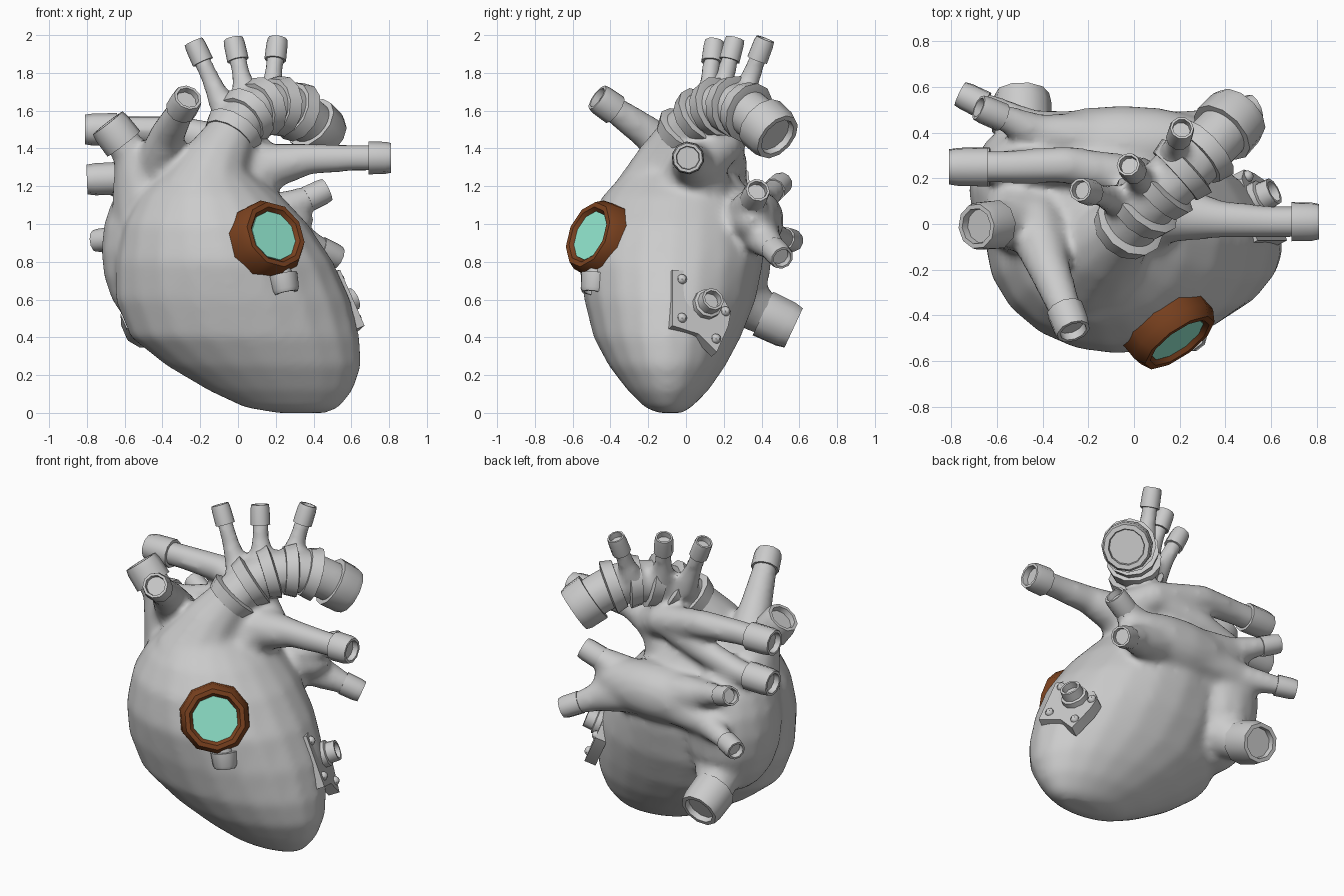
import bpy, bmesh, math
from mathutils import Vector as V

if "Cube" in bpy.data.objects:
    bpy.data.objects.remove(bpy.data.objects["Cube"])

soft = []  # parts that grow together into one organic skin


def finish(name, bm, mat=None, angle=42):
    bmesh.ops.recalc_face_normals(bm, faces=bm.faces)
    me = bpy.data.meshes.new(name)
    bm.to_mesh(me)
    bm.free()
    ob = bpy.data.objects.new(name, me)
    bpy.context.collection.objects.link(ob)
    if mat:
        me.materials.append(mat)
    bpy.ops.object.select_all(action='DESELECT')
    ob.select_set(True)
    bpy.context.view_layer.objects.active = ob
    bpy.ops.object.shade_smooth_by_angle(angle=math.radians(angle))
    return ob


def skin(bm, loops):
    """Bridge successive vertex loops and cap both ends."""
    n = len(loops[0])
    for a, b in zip(loops, loops[1:]):
        for i in range(n):
            j = (i + 1) % n
            bm.faces.new((a[i], a[j], b[j], b[i]))
    bm.faces.new(loops[0])
    bm.faces.new(loops[-1])


def loft(name, rings, sides=10, mat=None):
    """rings: (centre, radius, axis), with an untwisted frame."""
    bm = bmesh.new()
    u, loops = V((0.31, -0.9, 0.2)), []
    for c, r, ax in rings:
        ax = V(ax).normalized()
        u = (u - ax * u.dot(ax)).normalized()
        w = ax.cross(u)
        loops.append([bm.verts.new(V(c) + r * (math.cos(t) * u + math.sin(t) * w))
                      for t in [2 * math.pi * i / sides for i in range(sides)]])
    skin(bm, loops)
    return finish(name, bm, mat)


def tangents(pts):
    n = len(pts) - 1
    return [(pts[min(i + 1, n)] - pts[max(i - 1, 0)]).normalized() for i in range(n + 1)]


def lathe(name, origin, axis, profile, sides=10, mat=None):
    a = V(axis).normalized()
    return loft(name, [(V(origin) + a * h, r, a) for h, r in profile], sides, mat)


def vessel(name, path, cuff=0.12, sides=10):
    """Tapered pipe through (x, y, z, r) points with a hollow collar on its end."""
    pts = [V(p[:3]) for p in path]
    ts = tangents(pts)
    soft.append(loft(name, [(p, q[3], t) for p, q, t in zip(pts, path, ts)][:-1]
                     + [(pts[-1] - ts[-1] * 0.06, path[-1][3], ts[-1])], sides))
    r = path[-1][3]
    lathe(name + "_collar", pts[-1], ts[-1],
          [(-cuff, r * .9), (-cuff, r * 1.2), (-cuff * .25, r * 1.17), (0, r * 1.08),
           (0, r * .86), (-0.035, r * .82)], sides)


def ellipsoid(name, c, s, seg=16):
    bm = bmesh.new()
    bmesh.ops.create_uvsphere(bm, u_segments=seg, v_segments=seg // 2 + 2, radius=1)
    for v in bm.verts:
        v.co = V((v.co.x * s[0] + c[0], v.co.y * s[1] + c[1], v.co.z * s[2] + c[2]))
    return finish(name, bm)


# Heart body: horizontal sections (z, xmin, xmax, ymin, ymax)
sections = [(0.0, .2, .47, -.15, -.02), (.03, .03, .54, -.22, .03), (.12, -.16, .61, -.31, .12),
            (.25, -.38, .655, -.41, .21), (.4, -.57, .645, -.49, .29), (.6, -.65, .595, -.54, .37),
            (.8, -.65, .505, -.57, .41), (1.0, -.61, .37, -.53, .4), (1.15, -.53, .23, -.44, .35),
            (1.28, -.4, .07, -.32, .26), (1.36, -.25, .02, -.22, .13)]
bm = bmesh.new()
N = 20
skin(bm, [[bm.verts.new(((a + b) / 2 + (b - a) / 2 * math.cos(2 * math.pi * i / N),
                         (c + d) / 2 + (d - c) / 2 * math.sin(2 * math.pi * i / N), z))
           for i in range(N)] for z, a, b, c, d in sections])
body = finish("heart_body", bm, angle=60)

# Chambers at the back
soft.append(ellipsoid("right_chamber", (-.45, .15, .86), (.275, .31, .43)))
soft.append(ellipsoid("back_chamber", (-.05, .35, 1.02), (.46, .17, .17)))

# Main arch with raised bands
arch = [(-.18, -.13, 1.12, .28), (-.11, -.08, 1.34, .18), (-.03, -.01, 1.48, .135), (.04, .07, 1.565, .13),
        (.12, .15, 1.615, .13), (.21, .235, 1.625, .13), (.3, .315, 1.6, .13),
        (.37, .385, 1.55, .125), (.465, .485, 1.46, .125)]
vessel("main_arch", arch, 0.14, 12)
pts = [V(p[:3]) for p in arch]
for k, (p, t) in enumerate(zip(pts, tangents(pts))):
    if 2 <= k <= 6:
        lathe(f"arch_band_{k}", p, t, [(-.04, .125), (-.04, .145), (.03, .163), (.04, .125)], 12)

# Three upright branches on the arch
for k, (base, end) in enumerate([((-.06, .1, 1.58), (-.235, .15, 1.965)), ((.05, .17, 1.64), (-.025, .26, 1.98)),
                                 ((.17, .29, 1.64), (.21, .42, 1.98))]):
    mid = V(base).lerp(V(end), .45)
    vessel(f"arch_branch_{k}", [(*base, .08), (*mid, .053), (*end, .048)], 0.12)

# Outgoing trunk, right branch and the two pipes to the left
vessel("trunk_right", [(.0, .04, 1.15, .24), (.16, .05, 1.31, .135), (.38, .02, 1.345, .085),
                       (.6, .01, 1.35, .073), (.81, .01, 1.35, .073)])
vessel("upper_left_pipe", [(.2, .07, 1.3, .11), (.02, .2, 1.41, .1), (-.3, .26, 1.49, .085),
                           (-.55, .25, 1.5, .075), (-.81, .25, 1.5, .073)], 0.17)
vessel("lower_left_pipe", [(0, .2, 1.4, .09), (-.3, .25, 1.32, .08), (-.55, .25, 1.245, .075),
                           (-.8, .25, 1.235, .073)], 0.17)

# Large inlet pipes
vessel("upper_inlet", [(-.44, .06, 1.0, .24), (-.51, .03, 1.22, .165), (-.57, 0, 1.38, .1),
                       (-.69, -.01, 1.535, .092)], 0.14)
vessel("front_inlet", [(-.42, .05, 1.08, .2), (-.43, -.02, 1.3, .13), (-.37, -.2, 1.48, .095),
                       (-.265, -.47, 1.67, .07)], 0.12)
vessel("lower_inlet", [(-.38, .12, .78, .24), (-.45, .3, .6, .15), (-.49, .42, .52, .115),
                       (-.49, .57, .45, .11)], 0.18)

# Four small return pipes
vessel("return_pipe_a", [(.05, .34, 1.02, .14), (.26, .33, 1.08, .1), (.47, .38, 1.18, .06)])
vessel("return_pipe_b", [(.05, .35, 1.0, .14), (.34, .42, .91, .09), (.53, .51, .82, .058)])
vessel("return_pipe_c", [(-.1, .36, 1.0, .14), (-.45, .42, .95, .085), (-.76, .57, .91, .053)])
vessel("return_pipe_d", [(-.1, .36, 1.04, .14), (-.42, .4, 1.12, .085), (-.68, .51, 1.22, .053)])

# Grow body, chambers and pipes into one blended surface
bpy.ops.object.select_all(action='DESELECT')
for ob in soft + [body]:
    ob.select_set(True)
bpy.context.view_layer.objects.active = body
bpy.ops.object.join()
rm = body.modifiers.new("blend", 'REMESH')
rm.mode, rm.voxel_size, rm.use_smooth_shade = 'VOXEL', 0.022, True
sm = body.modifiers.new("soften", 'SMOOTH')
sm.factor, sm.iterations = 0.5, 10
for m in ("blend", "soften"):
    bpy.ops.object.modifier_apply(modifier=m)
bpy.ops.object.shade_smooth()

# Porthole on the front
brown = bpy.data.materials.new("brown_ring")
brown.diffuse_color = (.2, .055, .014, 1)
brown.use_nodes = True
brown.node_tree.nodes["Principled BSDF"].inputs["Base Color"].default_value = brown.diffuse_color
aqua = bpy.data.materials.new("aqua_glass")
aqua.diffuse_color = (.3, .84, .65, 1)
aqua.use_nodes = True
aqua.node_tree.nodes["Principled BSDF"].inputs["Base Color"].default_value = aqua.diffuse_color
n, c = V((.55, -.77, .33)), (.2, -.52, .945)
lathe("porthole_ring", c, n, [(-.3, .21), (-.2, .218), (-.05, .208), (0, .182), (0, .155), (-.03, .135)],
      10, brown)
lathe("porthole_glass", c, n, [(-.05, .137), (-.018, .137)], 10, aqua)
lathe("porthole_outlet", (.255, -.49, .635), (.2, -.12, -.95),
      [(-.16, .05), (-.1, .052), (-.1, .08), (-.02, .073), (0, .063), (0, .05), (-.03, .048)])

# Bolted side plate
pn, pc = V((.8, .4, .35)).normalized(), V((.525, .08, .565))


def on_plate(y, z):
    return V((pc.x - (pn.y * (y - pc.y) + pn.z * (z - pc.z)) / pn.x, y, z))


outline = [(-.08, .75), (-.01, .745), (.07, .64), (.19, .6), (.23, .53), (.215, .45), (.155, .315),
           (.06, .41), (-.08, .455)]
bm = bmesh.new()
skin(bm, [[bm.verts.new(on_plate(y, z) + pn * h) for y, z in outline] for h in (-.05, .02)])
finish("side_plate", bm, angle=30)
for k, (y, z) in enumerate([(-.03, .7), (-.03, .495), (.15, .385), (.2, .53)]):
    ellipsoid(f"plate_bolt_{k}", on_plate(y, z) + pn * .02, (.027,) * 3, 8)
lathe("plate_outlet", pc + V((0, .02, 0)) + pn * .015, pn,
      [(-.02, .08), (.03, .08), (.035, .065), (.09, .062), (.09, .048), (.05, .046)])
